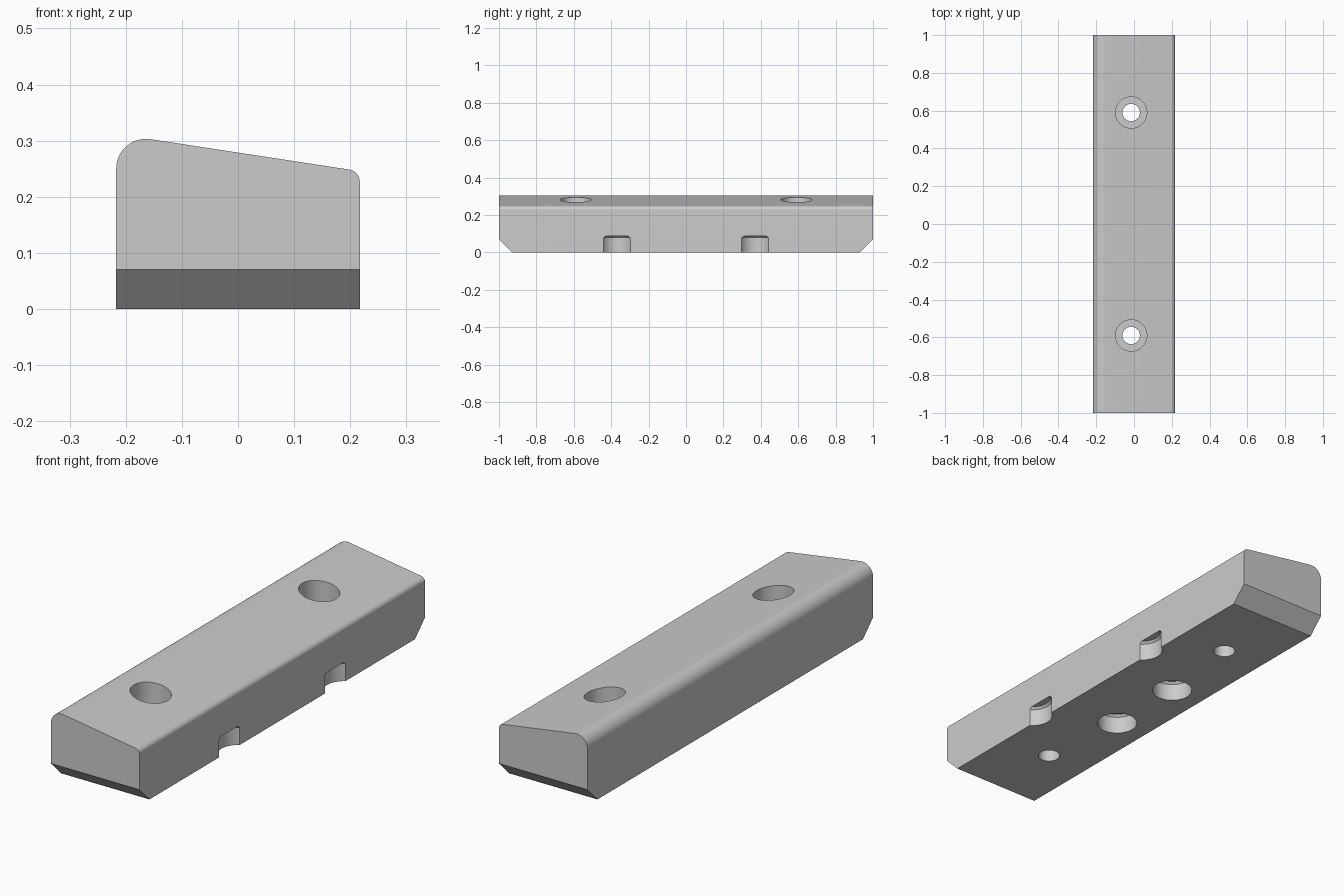
import bpy, bmesh, math
from mathutils import Vector

cube = bpy.data.objects.get("Cube")
if cube:
    bpy.data.objects.remove(cube, do_unlink=True)

HALF_W, HALF_L, CHAMFER = 0.217, 1.0, 0.07

grey = bpy.data.materials.new("plain grey")
grey.use_nodes = True
colour = (0.6, 0.6, 0.6, 1)
grey.diffuse_color = colour
grey.node_tree.nodes["Principled BSDF"].inputs["Base Color"].default_value = colour


def make_object(name, bm):
    mesh = bpy.data.meshes.new(name)
    bmesh.ops.recalc_face_normals(bm, faces=bm.faces)
    bm.to_mesh(mesh)
    bm.free()
    mesh.materials.append(grey)
    obj = bpy.data.objects.new(name, mesh)
    bpy.context.collection.objects.link(obj)
    return obj


def fillet(prev, corner, nxt, radius, steps=14):
    """Arc points that round one corner of the profile."""
    a, b = (prev - corner).normalized(), (nxt - corner).normalized()
    half = a.angle(b) / 2
    centre = corner + (a + b).normalized() * radius / math.sin(half)
    start = (corner + a * radius / math.tan(half) - centre).normalized()
    end = (corner + b * radius / math.tan(half) - centre).normalized()
    return [centre + start.slerp(end, i / steps) * radius for i in range(steps + 1)]


# Sloped block with rounded top edges, extruded along its length
bl, br = Vector((-HALF_W, -HALF_L, 0)), Vector((HALF_W, -HALF_L, 0))
tl, tr = Vector((-HALF_W, -HALF_L, 0.312)), Vector((HALF_W, -HALF_L, 0.2456))
profile = [bl, br] + fillet(br, tr, tl, 0.022) + fillet(tr, tl, bl, 0.053)
bm = bmesh.new()
face = bm.faces.new([bm.verts.new(p) for p in profile])
new = bmesh.ops.extrude_face_region(bm, geom=[face])["geom"]
bmesh.ops.translate(bm, vec=(0, 2 * HALF_L, 0),
                    verts=[v for v in new if isinstance(v, bmesh.types.BMVert)])

# Chamfers under both ends
for side in (-1, 1):
    bmesh.ops.bisect_plane(
        bm, geom=bm.verts[:] + bm.edges[:] + bm.faces[:], clear_outer=True,
        plane_co=(0, side * HALF_L, CHAMFER), plane_no=(0, side, -1))
    edges = [e for e in bm.edges if e.is_boundary]
    bmesh.ops.holes_fill(bm, edges=edges, sides=0)
block = make_object("sloped_block", bm)


def drill(name, x, y, rings):
    """Cut a round hole described by (radius, height) rings."""
    bm = bmesh.new()
    loops = []
    for radius, z in rings:
        loops.append([bm.verts.new((x + radius * math.cos(t), y + radius * math.sin(t), z))
                      for t in (math.tau * i / 48 for i in range(48))])
    for low, high in zip(loops, loops[1:]):
        for i in range(48):
            j = (i + 1) % 48
            bm.faces.new((low[i], low[j], high[j], high[i]))
    bm.faces.new(loops[0][::-1])
    bm.faces.new(loops[-1])
    cutter = make_object(name, bm)
    cutter.hide_render = True
    mod = block.modifiers.new(name, "BOOLEAN")
    mod.operation, mod.solver, mod.object = "DIFFERENCE", "EXACT", cutter
    bpy.context.view_layer.objects.active = block
    bpy.ops.object.modifier_apply(modifier=name)
    bpy.data.objects.remove(cutter, do_unlink=True)


screw_hole = [(0.046, -0.1), (0.046, 0.1), (0.083, 0.1), (0.083, 0.5)]
pocket = [(0.085, -0.1), (0.085, 0.078), (0.075, 0.088)]
for side in (-1, 1):
    drill("screw_hole", -0.015, side * 0.59, screw_hole)
    drill("underside_pocket", -0.06, side * 0.185, pocket)
    drill("edge_notch", 0.262, side * 0.37, pocket)

# Smooth curves, crisp edges
bpy.ops.object.select_all(action="DESELECT")
block.select_set(True)
bpy.context.view_layer.objects.active = block
bpy.ops.object.shade_smooth_by_angle(angle=math.radians(30))
